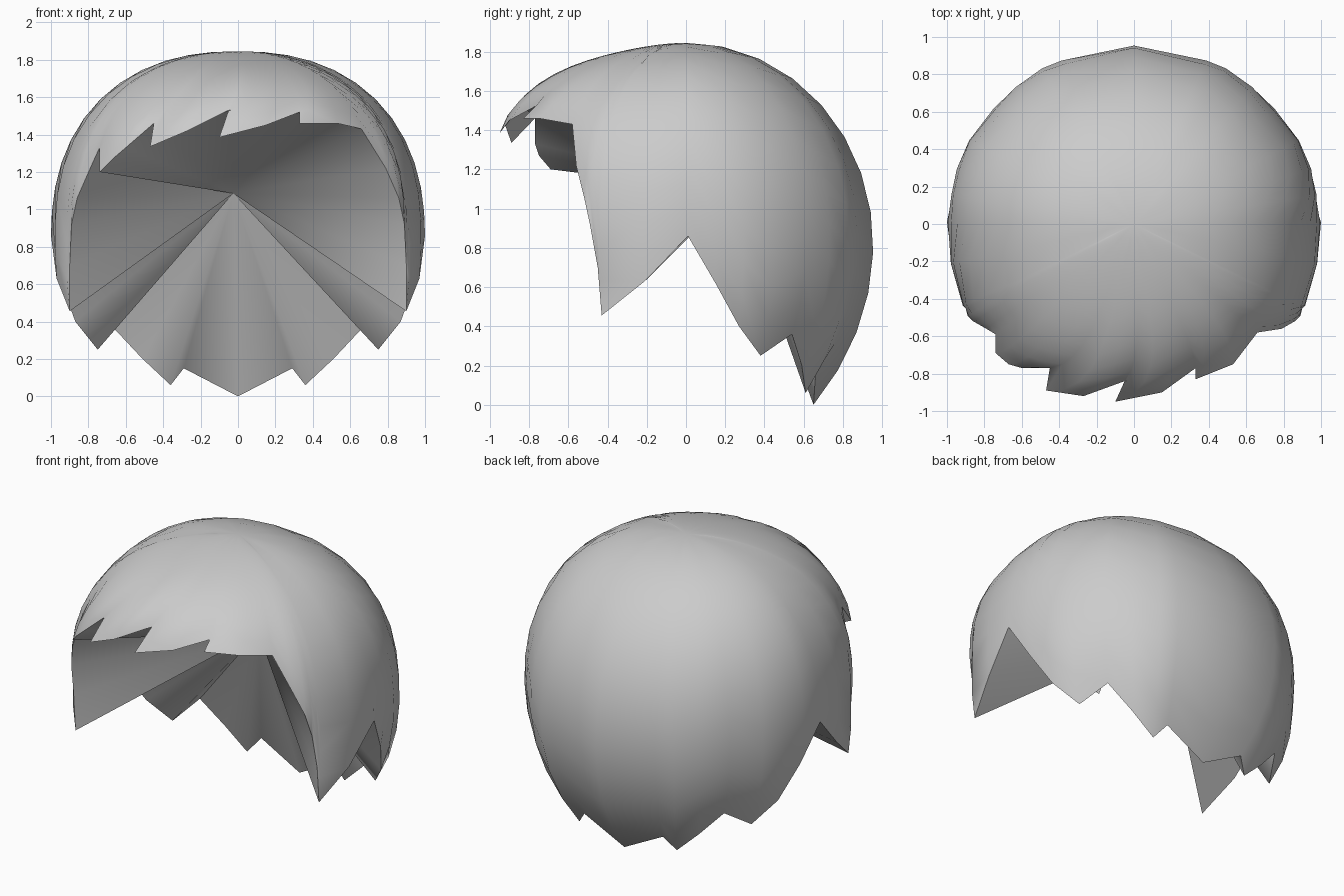
import bpy, bmesh, math
from mathutils import Vector

cube = bpy.data.objects.get("Cube")
if cube:
    bpy.data.objects.remove(cube)

mat = bpy.data.materials.new("hair_grey")
mat.use_nodes = True
GREY = (0.6, 0.6, 0.6, 1)
mat.diffuse_color = GREY
mat.node_tree.nodes["Principled BSDF"].inputs["Base Color"].default_value = GREY

CENTRE = Vector((0, 0, 0.845))      # middle of the dome
HUB = Vector((-0.025, 0.25, 1.085))  # point where the underside meets
DEPTH = 0.945                       # dome depth relative to its width
ROWS = 12

# Jagged hairline: one side from face edge to nape, mirrored later
side = [(0.79, -0.56, 1.22), (0.86, -0.52, 1.06), (0.89, -0.49, 0.92),
        (0.9, -0.45, 0.7), (0.9, -0.43, 0.455), (0.97, -0.21, 0.63),
        (1, 0.01, 0.86), (0.95, 0.15, 0.62), (0.87, 0.27, 0.4),
        (0.75, 0.38, 0.25), (0.66, 0.54, 0.36), (0.51, 0.59, 0.2),
        (0.36, 0.61, 0.06), (0.29, 0.66, 0.15)]
nape = [(0, 0.65, 0)]
# Swept fringe from the right temple to the left temple
fringe = [(-0.74, -0.59, 1.33), (-0.74, -0.69, 1.2), (-0.67, -0.75, 1.27),
          (-0.6, -0.77, 1.33), (-0.45, -0.77, 1.46), (-0.47, -0.89, 1.335),
          (-0.27, -0.92, 1.42), (-0.05, -0.84, 1.53), (-0.1, -0.95, 1.385),
          (0.15, -0.9, 1.45), (0.33, -0.77, 1.52), (0.33, -0.83, 1.46),
          (0.53, -0.75, 1.46), (0.66, -0.58, 1.43)]
fringe_roots = [0, 1, 2, 3, 4, 7, 10, 13]  # fringe points the underside reaches
mirrored = [(-x, y, z) for x, y, z in reversed(side)]
back = [Vector(p) for p in side + nape + mirrored]
front = [Vector(p) for p in fringe]


def azimuth_of(p):
    return math.atan2(p.y / DEPTH, p.x)


def dome_point(azimuth, tilt):
    """Slightly boxy ellipsoid, swelling forward above the fringe."""
    p = 2 + 0.3 * math.cos(azimuth) ** 2
    s, c = math.sin(tilt), math.cos(tilt)
    r = (abs(s) ** p + abs(c) ** p) ** (-1 / p)
    r *= 1 + 0.5 * min(0, math.sin(azimuth)) ** 2 * s ** 3 * max(0, c)
    return Vector((r * s * math.cos(azimuth), r * s * math.sin(azimuth) * DEPTH, r * c))


def strand(tip, root_azimuth):
    """Points from the crown down to one hairline point."""
    d = tip - CENTRE
    azimuth = azimuth_of(d)
    tilt = math.atan2(math.hypot(d.x, d.y / DEPTH), d.z)
    stretch = d.length / dome_point(azimuth, tilt).length - 1
    points = []
    for i in range(1, ROWS + 1):
        u = i / ROWS
        turn = root_azimuth + (azimuth - root_azimuth) * u ** 5
        points.append(CENTRE + dome_point(turn, tilt * u) * (1 + stretch * u ** 5))
    return points


def finish(name, bm, angle):
    mesh = bpy.data.meshes.new(name)
    bm.to_mesh(mesh)
    bm.free()
    mesh.materials.append(mat)
    obj = bpy.data.objects.new(name, mesh)
    bpy.context.collection.objects.link(obj)
    bpy.ops.object.select_all(action="DESELECT")
    obj.select_set(True)
    bpy.context.view_layer.objects.active = obj
    bpy.ops.object.shade_smooth_by_angle(angle=math.radians(angle))


# Strand roots: fringe strands leave the crown evenly spread
roots = [azimuth_of(p) for p in back]
first, last = azimuth_of(front[0]), azimuth_of(front[-1])
roots += [first + (last - first) * i / (len(front) - 1) for i in range(len(front))]

# Outer hair dome
bm = bmesh.new()
crown = bm.verts.new(CENTRE + Vector((0, 0, 1)))
columns = [[bm.verts.new(p) for p in strand(tip, root)]
           for tip, root in zip(back + front, roots)]
for a, b in zip(columns, columns[1:] + columns[:1]):
    bm.faces.new((crown, a[0], b[0]))
    for i in range(ROWS - 1):
        bm.faces.new((a[i], a[i + 1], b[i + 1], b[i]))
finish("hair_dome", bm, 70)

# Underside fan from the hairline to the hub; fringe tips hang free of it
bm = bmesh.new()
hub = bm.verts.new(HUB)
edge = [bm.verts.new(p) for p in back + [front[i] for i in fringe_roots]]
for a, b in zip(edge, edge[1:] + edge[:1]):
    bm.faces.new((hub, b, a))
finish("hair_underside", bm, 75)
